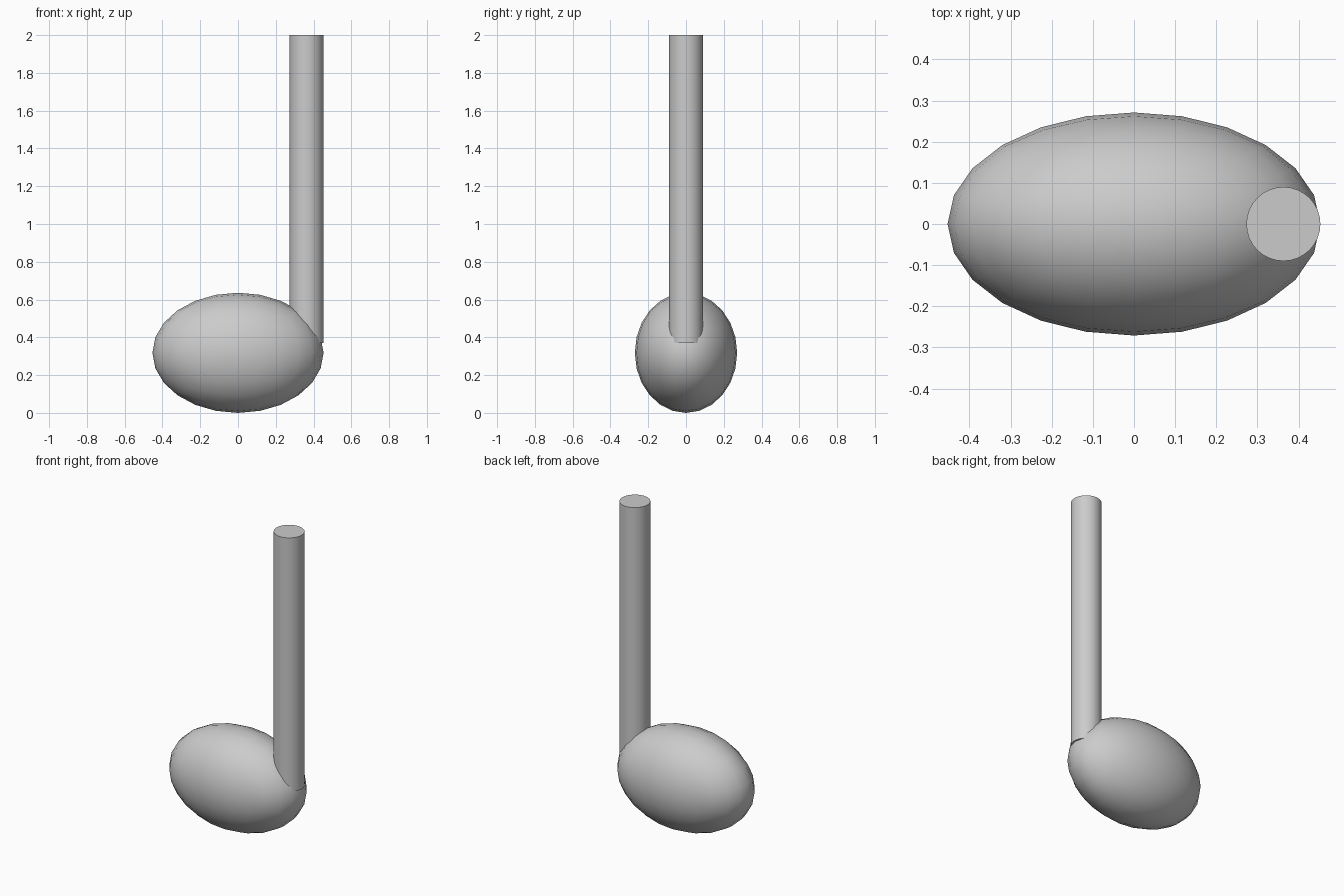
import bpy, bmesh
from math import tan, pi, radians
from mathutils import Vector

if "Cube" in bpy.data.objects:
    bpy.data.objects.remove(bpy.data.objects["Cube"])


def finish(bm, name, angle):
    mesh = bpy.data.meshes.new(name)
    bm.normal_update()
    bm.to_mesh(mesh)
    bm.free()
    obj = bpy.data.objects.new(name, mesh)
    bpy.context.collection.objects.link(obj)
    bpy.ops.object.select_all(action='DESELECT')
    obj.select_set(True)
    bpy.context.view_layer.objects.active = obj
    bpy.ops.object.shade_smooth_by_angle(angle=radians(angle))
    return obj


# Note head: cube grid rounded to a sphere in even 15 degree steps, then stretched
bm = bmesh.new()
bmesh.ops.create_cube(bm, size=2)
bmesh.ops.subdivide_edges(bm, edges=bm.edges[:], cuts=5, use_grid_fill=True)
for v in bm.verts:
    d = Vector([tan(c * pi / 4) for c in v.co]).normalized()
    v.co = (d.x * 0.453, d.y * 0.271, d.z * 0.318 + 0.318)
finish(bm, "note_head", 40)

# Stem: upright rod sunk into the right end of the head
bottom, top = 0.37, 2.0
bm = bmesh.new()
bmesh.ops.create_cone(bm, cap_ends=True, segments=32, radius1=0.09, radius2=0.09,
                      depth=top - bottom)
bmesh.ops.translate(bm, verts=bm.verts[:], vec=(0.363, 0, (top + bottom) / 2))
finish(bm, "stem", 30)
